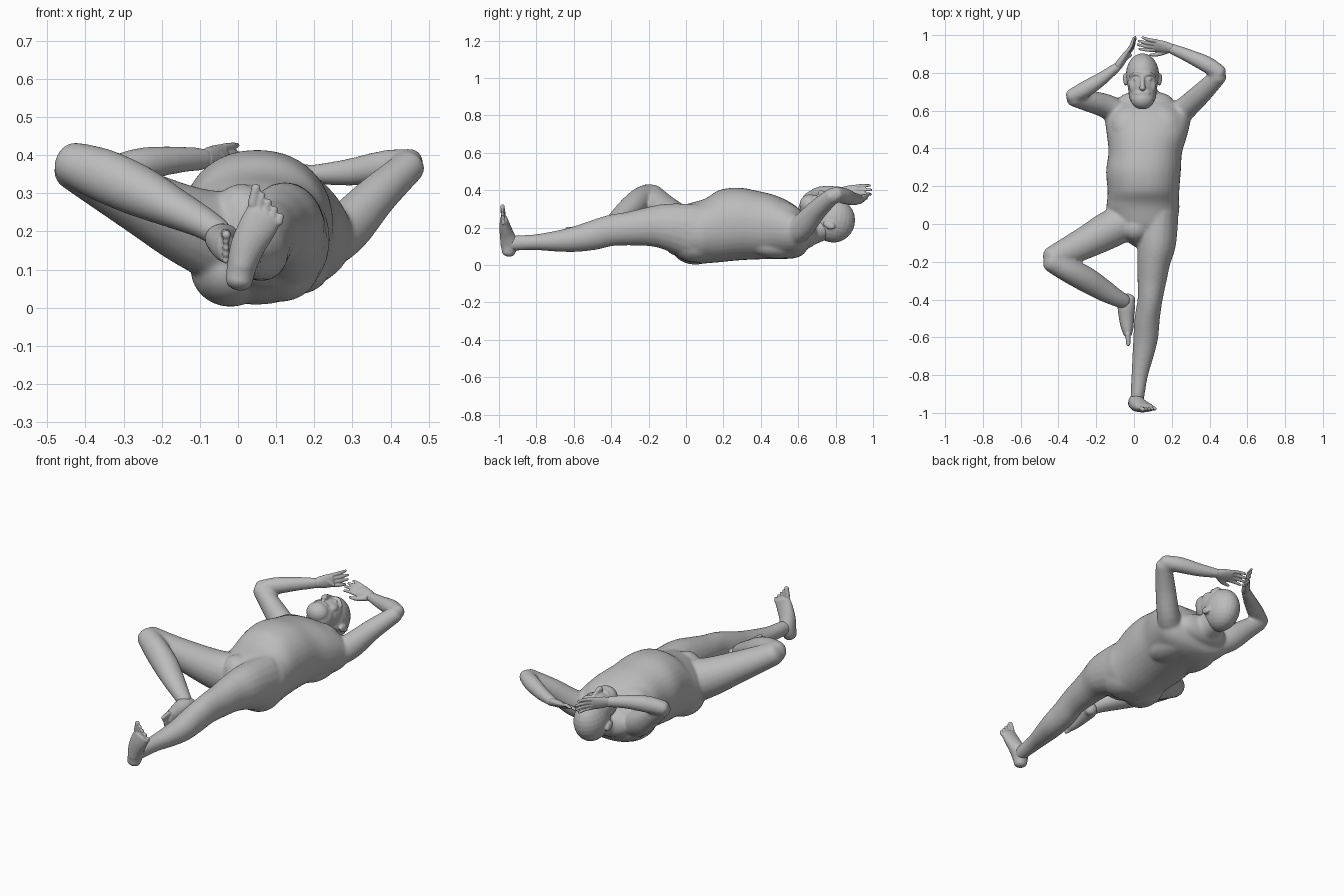
import bpy, bmesh, math
from mathutils import Vector as V, Matrix

skin = bpy.data.materials.new("grey_skin")
skin.diffuse_color = (0.5, 0.5, 0.5, 1)


def spline(rows, steps):
    """Catmull-Rom through rows of numbers."""
    out, n = [], len(rows)
    for i in range(n - 1):
        p = [rows[max(0, min(n - 1, i + k))] for k in (-1, 0, 1, 2)]
        for s in range(steps):
            t = s / steps
            out.append([0.5 * (2 * b + (c - a) * t + (2 * a - 5 * b + 4 * c - d) * t * t
                               + (3 * b - a - 3 * c + d) * t ** 3) for a, b, c, d in zip(*p)])
    return out + [list(rows[-1])]


def tube(bm, rows, side=(1, 0, 0), sides=20, steps=4, power=2.0, axis=None):
    """Rounded tube; each row is x, y, z, radius along side, radius across."""
    rows = spline(rows, steps)
    pts = [V(r[:3]) for r in rows]
    n = len(rows)
    stations = []
    for i, r in enumerate(rows):
        t = V(axis) if axis else (pts[min(n - 1, i + 1)] - pts[max(0, i - 1)]).normalized()
        caps = [(0, 1)]
        if i in (0, n - 1):
            angles = [0.0, 0.35, 0.7, 1.05, 1.35]
            sign = -1 if i == 0 else 1
            caps = [(sign * math.sin(a), math.cos(a)) for a in angles]
            if i == 0:
                caps.reverse()
        for off, k in caps:
            h = min(r[3], r[4])
            stations.append((pts[i] + t * off * h * 0.7, t, r[3] * k, r[4] * k))
    rings = []
    for c, t, ra, rb in stations:
        u = V(side)
        u = (u - t * u.dot(t)).normalized()
        w = t.cross(u)
        ring = []
        for j in range(sides):
            a = 2 * math.pi * j / sides
            ca, sa = math.cos(a), math.sin(a)
            ca = math.copysign(abs(ca) ** (2 / power), ca)
            sa = math.copysign(abs(sa) ** (2 / power), sa)
            ring.append(bm.verts.new(c + u * ra * ca + w * rb * sa))
        rings.append(ring)
    for a, b in zip(rings, rings[1:]):
        for j in range(sides):
            k = (j + 1) % sides
            bm.faces.new((a[j], a[k], b[k], b[j]))
    bm.faces.new(rings[0][::-1])
    bm.faces.new(rings[-1])


def ball(bm, c, r, rx=0.0):
    m = Matrix.Translation(c) @ Matrix.Rotation(rx, 4, 'X') @ Matrix.Diagonal((*r, 1))
    bmesh.ops.create_uvsphere(bm, u_segments=24, v_segments=14, radius=1, matrix=m)


def finish(bm, name, voxel, smooth):
    """Fuse the overlapping volumes into one smooth surface."""
    bmesh.ops.recalc_face_normals(bm, faces=bm.faces)
    me = bpy.data.meshes.new(name)
    bm.to_mesh(me)
    bm.free()
    me.materials.append(skin)
    ob = bpy.data.objects.new(name, me)
    bpy.context.collection.objects.link(ob)
    rm = ob.modifiers.new("fuse", 'REMESH')
    rm.mode, rm.voxel_size, rm.use_smooth_shade = 'VOXEL', voxel, True
    sm = ob.modifiers.new("soften", 'SMOOTH')
    sm.factor, sm.iterations = 0.5, smooth


# ---- body: torso, arms and legs
bm = bmesh.new()
torso = [  # y, x min, x max, z min, z max
    (-0.05, -0.05, 0.19, 0.05, 0.30), (0.0, -0.11, 0.225, 0.02, 0.325),
    (0.08, -0.145, 0.24, 0.008, 0.347), (0.12, -0.143, 0.238, 0.01, 0.365),
    (0.18, -0.14, 0.24, 0.015, 0.402), (0.28, -0.148, 0.248, 0.025, 0.414),
    (0.38, -0.135, 0.255, 0.03, 0.397), (0.48, -0.145, 0.285, 0.033, 0.372),
    (0.57, -0.155, 0.30, 0.035, 0.328), (0.625, -0.14, 0.27, 0.055, 0.28),
    (0.65, -0.09, 0.21, 0.09, 0.25)]
tube(bm, [((a + b) / 2, y, (c + d) / 2, (b - a) / 2, (d - c) / 2) for y, a, b, c, d in torso],
     sides=36, power=2.15, axis=(0, 1, 0))
tube(bm, [(0.06, 0.58, 0.16, 0.09, 0.08), (0.055, 0.67, 0.175, 0.075, 0.068),
          (0.045, 0.77, 0.22, 0.068, 0.068)])                     # neck
for x in (-0.02, 0.15):
    ball(bm, (x, 0.53, 0.268), (0.10, 0.11, 0.068), -0.4)         # chest muscles
    ball(bm, (x, 0.49, 0.10), (0.09, 0.15, 0.066))                # shoulder blades
ball(bm, (-0.02, 0.05, 0.10), (0.105, 0.13, 0.098))               # buttocks
ball(bm, (0.11, 0.05, 0.11), (0.105, 0.13, 0.095))
ball(bm, (0.01, -0.02, 0.25), (0.075, 0.075, 0.075))              # groin

# raised arms
tube(bm, [(-0.07, 0.58, 0.17, 0.07, 0.08), (-0.15, 0.625, 0.21, 0.064, 0.072),
          (-0.24, 0.65, 0.285, 0.056, 0.057), (-0.32, 0.668, 0.352, 0.046, 0.046)], (0, 1, 0))
tube(bm, [(-0.33, 0.675, 0.357, 0.04, 0.04), (-0.255, 0.715, 0.375, 0.044, 0.045),
          (-0.17, 0.77, 0.387, 0.036, 0.037), (-0.085, 0.835, 0.39, 0.024, 0.029)], (1, -1, 0))
tube(bm, [(0.21, 0.56, 0.16, 0.07, 0.07), (0.28, 0.62, 0.205, 0.062, 0.07),
          (0.365, 0.70, 0.295, 0.055, 0.055), (0.45, 0.785, 0.372, 0.044, 0.044)], (-1, 1, 0))
tube(bm, [(0.456, 0.80, 0.38, 0.04, 0.038), (0.385, 0.845, 0.37, 0.044, 0.043),
          (0.29, 0.89, 0.355, 0.036, 0.036), (0.195, 0.93, 0.35, 0.028, 0.025)], (0, 1, 0))

# straight leg
tube(bm, [(0.13, 0.04, 0.18, 0.105, 0.15), (0.12, -0.10, 0.205, 0.103, 0.125),
          (0.105, -0.20, 0.205, 0.088, 0.105), (0.095, -0.30, 0.195, 0.077, 0.091),
          (0.085, -0.40, 0.185, 0.066, 0.084), (0.07, -0.50, 0.158, 0.067, 0.079),
          (0.062, -0.60, 0.137, 0.066, 0.068), (0.047, -0.70, 0.127, 0.056, 0.055),
          (0.03, -0.80, 0.122, 0.044, 0.043), (0.02, -0.90, 0.118, 0.037, 0.041),
          (0.015, -0.94, 0.115, 0.034, 0.04)])
# bent leg: thigh then shin
tube(bm, [(-0.03, 0.02, 0.18, 0.10, 0.125), (-0.13, -0.03, 0.215, 0.10, 0.105),
          (-0.24, -0.09, 0.27, 0.088, 0.087), (-0.34, -0.14, 0.322, 0.077, 0.073),
          (-0.432, -0.182, 0.372, 0.064, 0.062)], (-0.4, 1, 0))
tube(bm, [(-0.435, -0.195, 0.378, 0.06, 0.058), (-0.355, -0.24, 0.348, 0.065, 0.07),
          (-0.26, -0.29, 0.306, 0.068, 0.068), (-0.17, -0.345, 0.262, 0.06, 0.054),
          (-0.09, -0.392, 0.222, 0.047, 0.042), (-0.05, -0.41, 0.195, 0.04, 0.038)], (0.5, 1, 0))
finish(bm, "body", 0.0075, 14)


# ---- feet
def foot(name, rows, side, ball_c, step, toe_dir, length):
    bm = bmesh.new()
    tube(bm, rows, side)
    for i in range(5):                                            # big toe first
        p = V(ball_c) + V(step) * (i - 2)
        d = V(toe_dir) * (length - 0.007 * i)
        r = 0.014 if i == 0 else 0.0105
        q, e = p + d * 0.6, p + d
        tube(bm, [(*p, r, r), (*q, r * 0.9, r * 0.9), (*e, r * 0.9, r * 0.8)], side, 10, 3)
    finish(bm, name, 0.004, 4)


foot("straight_foot",
     [(0.003, -0.95, 0.07, 0.035, 0.036), (0.01, -0.944, 0.11, 0.039, 0.048),
      (0.025, -0.957, 0.16, 0.045, 0.039), (0.048, -0.968, 0.205, 0.049, 0.03),
      (0.068, -0.974, 0.242, 0.049, 0.021)],
     (1, 0, -0.35), (0.073, -0.977, 0.247), (0.0175, 0, -0.012), (0.2, -0.1, 0.95), 0.048)
foot("bent_foot",
     [(-0.025, -0.395, 0.175, 0.035, 0.034), (-0.04, -0.43, 0.182, 0.039, 0.046),
      (-0.04, -0.49, 0.172, 0.04, 0.041), (-0.036, -0.545, 0.163, 0.043, 0.034),
      (-0.033, -0.58, 0.16, 0.042, 0.024)],
     (0, 0, 1), (-0.033, -0.582, 0.16), (0, 0, -0.017), (0.05, -1, -0.05), 0.056)


# ---- hands
def hand(name, wrist, knuckle, tip, side, thumb):
    bm = bmesh.new()
    wrist, knuckle, tip, side = V(wrist), V(knuckle), V(tip), V(side).normalized()
    mid = (wrist + knuckle) / 2
    tube(bm, [(*wrist, 0.027, 0.022), (*mid, 0.035, 0.02), (*knuckle, 0.037, 0.015)], side)
    for i in range(4):
        off = side * (0.0185 * (i - 1.5))
        k = (0.88, 1.0, 0.96, 0.78)[i]
        a, b = knuckle + off, knuckle + off * 1.3 + (tip - knuckle) * k
        m = (a + b) / 2 + side.cross(tip - wrist).normalized() * 0.006
        tube(bm, [(*a, 0.0105, 0.0105), (*m, 0.0095, 0.0095), (*b, 0.007, 0.007)], side, 10, 3)
    a, b = wrist.lerp(knuckle, 0.2) - side * 0.018, wrist + V(thumb)
    m = a.lerp(b, 0.5) - side * 0.008
    tube(bm, [(*a, 0.015, 0.015), (*m, 0.012, 0.012), (*b, 0.007, 0.007)], (0.3, 0.2, 1), 10, 3)
    finish(bm, name, 0.0035, 3)


hand("right_hand", (-0.085, 0.835, 0.39), (-0.035, 0.905, 0.393), (0.008, 0.99, 0.39),
     (0.15, -0.1, -1), (0.07, 0.06, -0.02))
hand("left_hand", (0.195, 0.93, 0.35), (0.115, 0.945, 0.357), (0.02, 0.96, 0.36),
     (0.1, 1, 0.6), (-0.11, -0.035, -0.02))

# ---- head with beard, brows, nose and ears
bm = bmesh.new()
cx = 0.045
ball(bm, (cx, 0.79, 0.238), (0.088, 0.114, 0.118), -0.2)          # skull
ball(bm, (cx, 0.745, 0.285), (0.08, 0.115, 0.085), -0.1)          # face
ball(bm, (cx, 0.69, 0.29), (0.074, 0.078, 0.08), -0.2)            # jaw
ball(bm, (cx, 0.662, 0.322), (0.063, 0.055, 0.056))               # beard
ball(bm, (cx, 0.692, 0.357), (0.042, 0.018, 0.018))               # moustache
ball(bm, (cx, 0.668, 0.369), (0.026, 0.008, 0.009))               # lower lip
tube(bm, [(cx, 0.785, 0.362, 0.011, 0.01), (cx, 0.745, 0.379, 0.012, 0.014),
          (cx, 0.717, 0.385, 0.017, 0.016)], sides=14)            # nose
for s in (-1, 1):
    tube(bm, [(cx + s * 0.012, 0.789, 0.36, 0.01, 0.01), (cx + s * 0.04, 0.795, 0.354, 0.01, 0.01),
              (cx + s * 0.064, 0.782, 0.328, 0.009, 0.009)], (0, 1, 0), 12)   # brow
    ball(bm, (cx + s * 0.034, 0.768, 0.355), (0.015, 0.009, 0.009))           # eye
    ball(bm, (cx + s * 0.045, 0.73, 0.331), (0.027, 0.038, 0.022))            # cheek
    ball(bm, (cx + s * 0.09, 0.765, 0.215), (0.012, 0.034, 0.021), -0.3)      # ear
    ball(bm, (cx + s * 0.097, 0.772, 0.207), (0.007, 0.024, 0.016), -0.3)     # ear rim
finish(bm, "head", 0.005, 4)
